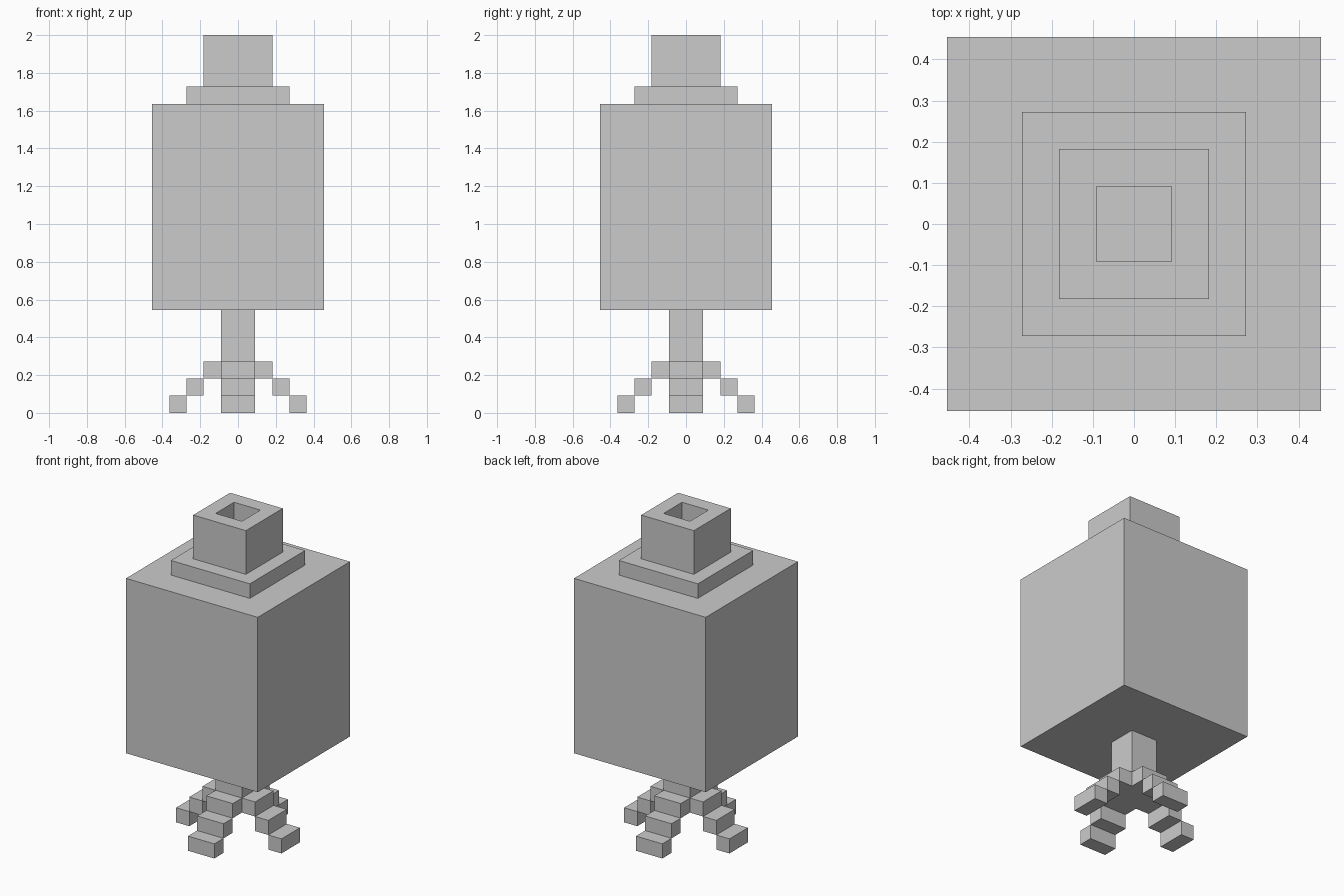
import bpy, bmesh
from math import pi
from mathutils import Matrix

if "Cube" in bpy.data.objects:
    bpy.data.objects.remove(bpy.data.objects["Cube"])

U = 1 / 11  # one block of the grid


def finish(bm, name):
    bmesh.ops.remove_doubles(bm, verts=bm.verts[:], dist=1e-5)
    bmesh.ops.scale(bm, vec=(U, U, U), verts=bm.verts[:])
    mesh = bpy.data.meshes.new(name)
    bm.to_mesh(mesh)
    bm.free()
    obj = bpy.data.objects.new(name, mesh)
    bpy.context.collection.objects.link(obj)
    return obj


def square_shell(name, profile, cap_start=False, cap_end=False):
    """Square rings (half width, height) joined in order from the bottom outward."""
    bm = bmesh.new()
    rings = [[bm.verts.new((sx * w, sy * w, z))
              for sx, sy in ((-1, -1), (1, -1), (1, 1), (-1, 1))]
             for w, z in profile]
    for a, b in zip(rings, rings[1:]):
        for i in range(4):
            j = (i + 1) % 4
            bm.faces.new((a[i], a[j], b[j], b[i]))
    if cap_start:
        bm.faces.new(rings[0][::-1])
    if cap_end:
        bm.faces.new(rings[-1])
    return finish(bm, name)


# Bottle: the open ends meet the next part, so no faces are buried inside
square_shell("stem", [(1, 3), (1, 6)])
square_shell("body", [(1, 6), (5, 6), (5, 18), (3, 18)])
square_shell("collar", [(3, 18), (3, 19), (2, 19)])
square_shell("neck", [(2, 19), (2, 22), (1, 22), (1, 19)], cap_end=True)

# Underside of the stem, between the legs
bm = bmesh.new()
bmesh.ops.create_grid(bm, x_segments=1, y_segments=1, size=1,
                      matrix=Matrix.Translation((0, 0, 2)))
bmesh.ops.reverse_faces(bm, faces=bm.faces[:])
finish(bm, "stem_underside")

# Four stepped legs; the top step is open where it joins the stem
for i, side in enumerate(("right", "back", "left", "front")):
    turn = Matrix.Rotation(i * pi / 2, 4, 'Z')
    for step in range(3):
        bm = bmesh.new()
        bmesh.ops.create_cube(bm, size=1, matrix=Matrix.Diagonal((1, 2, 1, 1)))
        if step == 0:
            inner = [f for f in bm.faces if f.calc_center_median().x < -0.4]
            bmesh.ops.delete(bm, geom=inner, context='FACES_ONLY')
        bmesh.ops.transform(bm, verts=bm.verts[:],
                            matrix=turn @ Matrix.Translation((1.5 + step, 0, 2.5 - step)))
        finish(bm, f"{side}_leg_step_{step + 1}")
